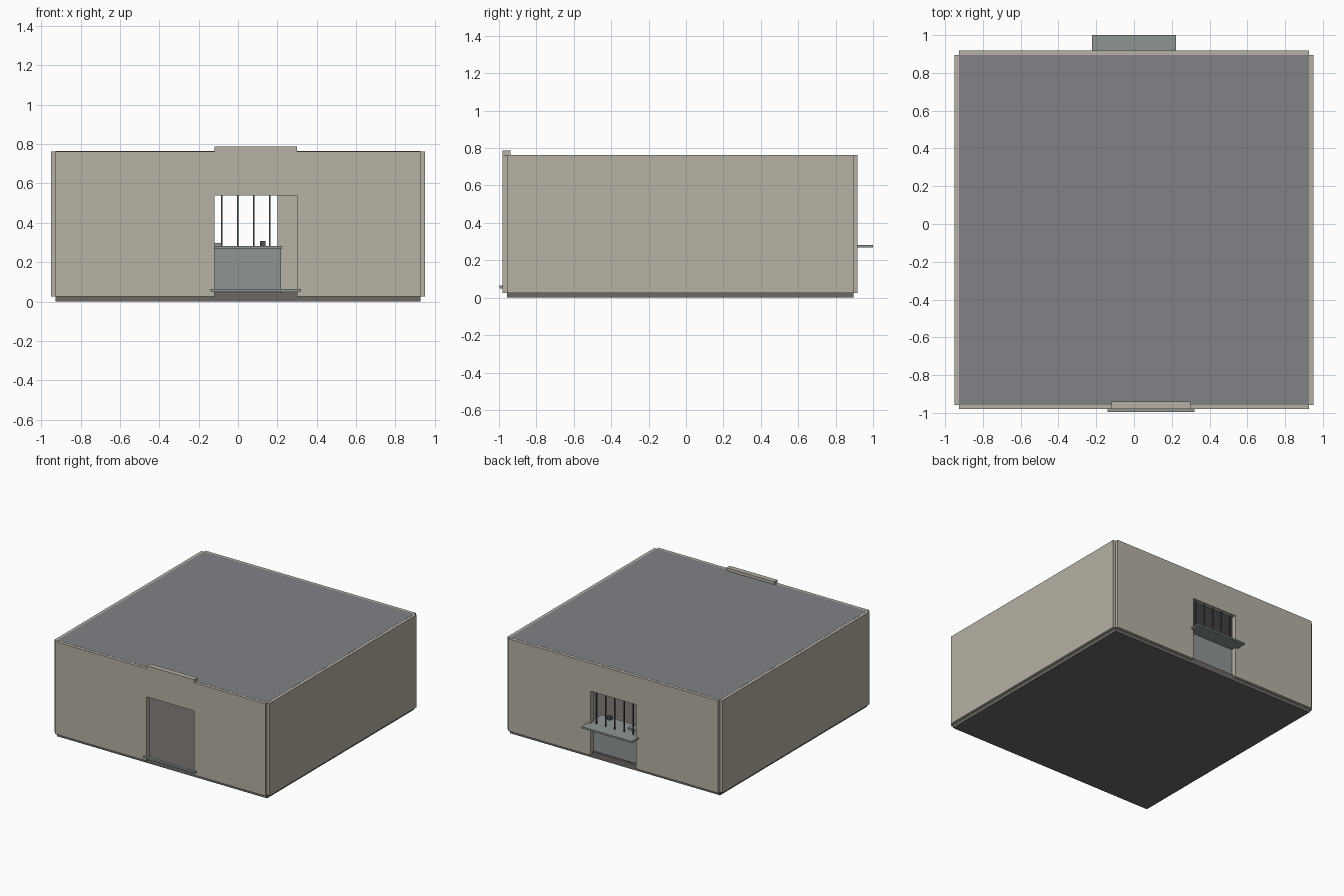
import bpy, bmesh

if "Cube" in bpy.data.objects:
    bpy.data.objects.remove(bpy.data.objects["Cube"])

mats = {}


def paint(obj, hexcol):
    if hexcol not in mats:
        m = bpy.data.materials.new("paint_" + hexcol)
        rgb = [(int(hexcol[i:i + 2], 16) / 255) ** 2.2 for i in (0, 2, 4)]
        m.diffuse_color = (*rgb, 1)
        m.use_nodes = True
        m.node_tree.nodes["Principled BSDF"].inputs["Base Color"].default_value = m.diffuse_color
        mats[hexcol] = m
    obj.data.materials.append(mats[hexcol])


def extrude_xz(name, outline, y0, y1, col):
    """Extrude an x-z outline from y0 to y1."""
    bm = bmesh.new()
    face = bm.faces.new([bm.verts.new((x, y0, z)) for x, z in outline])
    ret = bmesh.ops.extrude_face_region(bm, geom=[face])
    verts = [g for g in ret["geom"] if isinstance(g, bmesh.types.BMVert)]
    bmesh.ops.translate(bm, verts=verts, vec=(0, y1 - y0, 0))
    bmesh.ops.recalc_face_normals(bm, faces=bm.faces)
    me = bpy.data.meshes.new(name)
    bm.to_mesh(me)
    bm.free()
    obj = bpy.data.objects.new(name, me)
    bpy.context.collection.objects.link(obj)
    paint(obj, col)
    return obj


def box(name, x, y, z, col):
    (x0, x1), (z0, z1) = x, z
    return extrude_xz(name, [(x0, z0), (x1, z0), (x1, z1), (x0, z1)], *y, col)


def wall_with_opening(name, x0, x1, lintel_top, y, col):
    """Wall open down to its foot between x0 and x1, with a lintel above."""
    pts = [(-W, FOOT), (x0, FOOT), (x0, HEAD), (x1, HEAD), (x1, FOOT),
           (W, FOOT), (W, TOP)]
    if lintel_top > TOP:
        pts += [(x1, TOP), (x1, lintel_top), (x0, lintel_top), (x0, TOP)]
    pts.append((-W, TOP))
    return extrude_xz(name, pts, *y, col)


W, FOOT, HEAD, TOP = 0.927, 0.026, 0.538, 0.763
WALL, ROOF, FLOOR, METAL, DARK = "b4afa2", "818086", "6c6763", "8d9593", "505255"

# Floor slab and roof
box("floor_slab", (-W, W), (-0.958, 0.895), (0, 0.047), FLOOR)
box("roof", (-W, W), (-0.957, 0.895), (0.73, TOP + 0.001), ROOF)

# Walls
wall_with_opening("front_wall", -0.12, 0.3, 0.787, (-0.98, -0.939), WALL)
wall_with_opening("back_wall", -0.2, 0.2, TOP, (0.878, 0.918), WALL)
for side, s in (("left", -1), ("right", 1)):
    box(side + "_wall", sorted((s * 0.91, s * 0.95)), (-0.957, 0.895), (FOOT, TOP), WALL)

# Door sill
box("door_sill", (-0.14, 0.32), (-0.996, -0.975), (0.05, 0.064), METAL)

# Serving counter: panel inside the back wall and a shelf through the opening
box("counter_panel", (-0.218, 0.218), (0.858, 0.878), (0.047, 0.268), METAL)
box("counter_shelf", (-0.223, 0.223), (0.75, 1.0), (0.268, 0.281), METAL)

# Window bars
for i in range(5):
    x = -0.163 + i * 0.081
    box(f"window_bar_{i + 1}", (x - 0.004, x + 0.004), (0.894, 0.902), (0.281, HEAD), DARK)

# Small things on the counter
box("counter_box", (0.112, 0.14), (0.767, 0.795), (0.281, 0.308), DARK)
box("counter_tray", (-0.16, -0.085), (0.79, 0.85), (0.281, 0.297), METAL)
